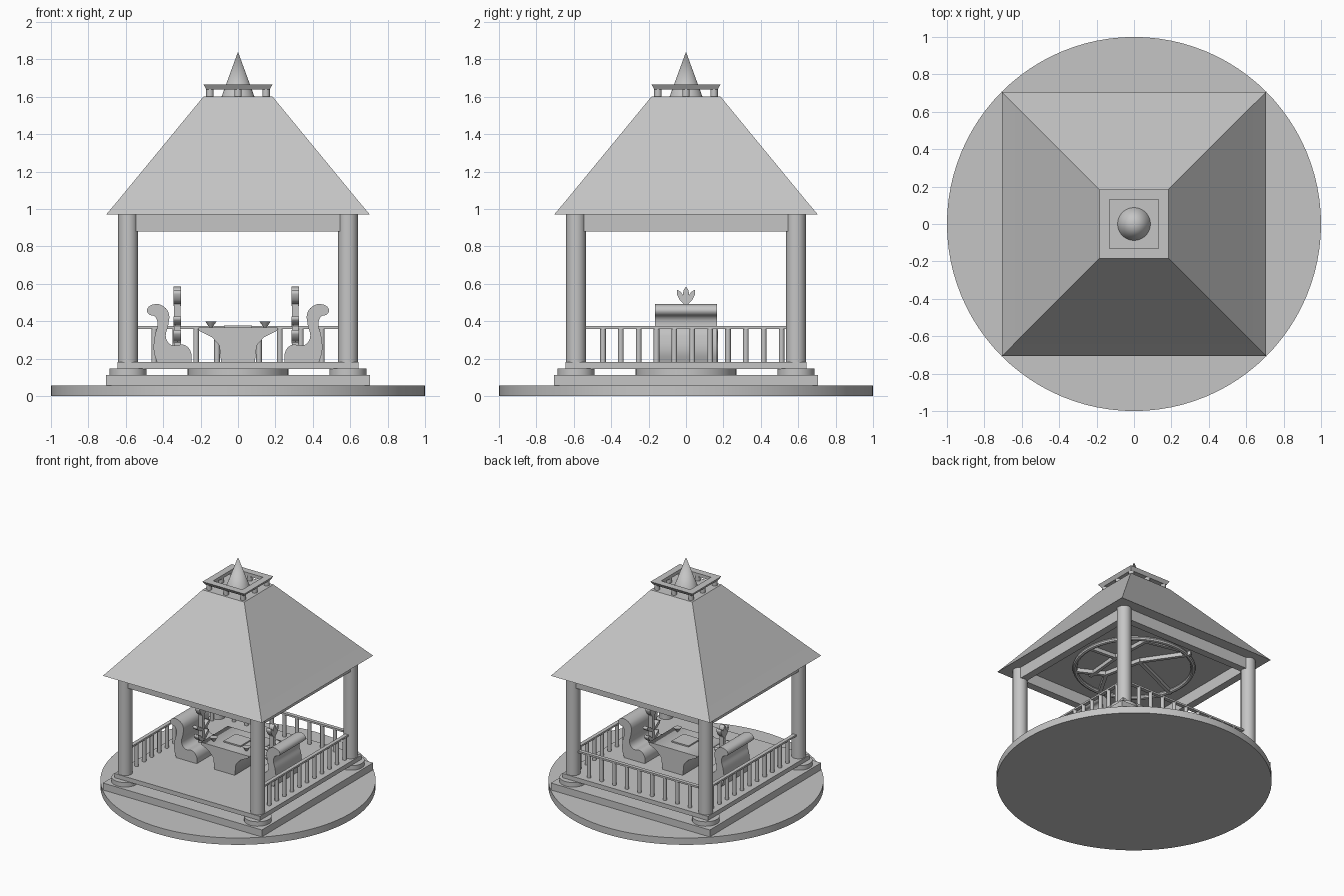
import bpy, bmesh
from math import pi, sin, cos, atan2, hypot
from mathutils import Vector, Matrix

if "Cube" in bpy.data.objects:
    bpy.data.objects.remove(bpy.data.objects["Cube"], do_unlink=True)

GREY = (0.56, 0.56, 0.56, 1)
stone = bpy.data.materials.new("stone_grey")
stone.use_nodes = True
stone.diffuse_color = GREY
stone.node_tree.nodes["Principled BSDF"].inputs["Base Color"].default_value = GREY


def finish(ob, name, smooth=False):
    ob.name = name
    ob.data.materials.clear()
    ob.data.materials.append(stone)
    if smooth:
        bpy.ops.object.select_all(action="DESELECT")
        ob.select_set(True)
        bpy.context.view_layer.objects.active = ob
        bpy.ops.object.shade_smooth_by_angle(angle=0.6)
    return ob


def box(name, centre, size, turn=0):
    bpy.ops.mesh.primitive_cube_add(size=1, location=centre, rotation=(0, 0, turn))
    ob = bpy.context.object
    ob.scale = size
    return finish(ob, name)


def round_part(name, x, y, z0, z1, r0, r1=None, sides=24):
    bpy.ops.mesh.primitive_cone_add(vertices=sides, radius1=r0, radius2=r0 if r1 is None else r1,
                                    depth=z1 - z0, location=(x, y, (z0 + z1) / 2))
    return finish(bpy.context.object, name, True)


def prism(name, points, half, centre=(0, 0, 0), turn=0, curved=False):
    """Upright closed outline extruded both ways from its plane."""
    cu = bpy.data.curves.new(name, "CURVE")
    cu.dimensions, cu.fill_mode = "2D", "BOTH"
    cu.extrude, cu.resolution_u = half, 6
    sp = cu.splines.new("BEZIER")
    sp.bezier_points.add(len(points) - 1)
    sp.use_cyclic_u = True
    for i, (p, b) in enumerate(zip(points, sp.bezier_points)):
        b.co = (p[0], p[1], 0)
        corner = not curved or i in (0, len(points) - 1)
        b.handle_left_type = b.handle_right_type = "VECTOR" if corner else "AUTO"
    ob = bpy.data.objects.new(name, cu)
    bpy.context.collection.objects.link(ob)
    ob.location, ob.rotation_euler = centre, (pi / 2, 0, turn)
    bpy.ops.object.select_all(action="DESELECT")
    ob.select_set(True)
    bpy.context.view_layer.objects.active = ob
    bpy.ops.object.convert(target="MESH")
    return finish(bpy.context.object, name, curved)


def square_loft(name, levels, closed=False):
    """Stack of square rings given as (half width, height)."""
    bm = bmesh.new()
    rings = [[bm.verts.new((sx * h, sy * h, z)) for sx, sy in ((-1, -1), (1, -1), (1, 1), (-1, 1))]
             for h, z in levels]
    pairs = list(zip(rings, rings[1:]))
    if closed:
        pairs.append((rings[-1], rings[0]))
    else:
        bm.faces.new(rings[0])
        bm.faces.new(rings[-1])
    for a, b in pairs:
        for i in range(4):
            j = (i + 1) % 4
            bm.faces.new((a[i], a[j], b[j], b[i]))
    bmesh.ops.recalc_face_normals(bm, faces=bm.faces)
    me = bpy.data.meshes.new(name)
    bm.to_mesh(me)
    bm.free()
    ob = bpy.data.objects.new(name, me)
    bpy.context.collection.objects.link(ob)
    return finish(ob, name)


# Ground disc, plinth and floor
round_part("ground_disc", 0, 0, 0, 0.055, 1, sides=96)
box("plinth", (0, 0, 0.083), (1.41, 1.41, 0.056))
round_part("floor_support", 0, 0, 0.11, 0.147, 0.27, sides=48)
box("floor", (0, 0, 0.163), (1.29, 1.29, 0.035))

# Columns with feet
P = 0.588
for sx in (-1, 1):
    for sy in (-1, 1):
        round_part("column_foot", sx * P, sy * P, 0.11, 0.147, 0.1)
        round_part("column", sx * P, sy * P, 0.147, 0.97, 0.053)

# Beams under the roof
for s in (-1, 1):
    box("beam_across", (0, s * P, 0.925), (1.1, 0.06, 0.09))
    box("beam_along", (s * P, 0, 0.925), (0.06, 1.1, 0.09))

# Railings on both sides and the back
for s in (-1, 1):
    box("side_rail", (s * P, 0, 0.366), (0.03, 1.09, 0.014))
    for i in range(11):
        round_part("side_baluster", s * P, -0.444 + i * 0.0955, 0.18, 0.36, 0.015, sides=12)
box("back_rail", (0, P, 0.366), (1.09, 0.03, 0.014))
for i in range(-4, 5):
    round_part("back_baluster", i * 0.112, P, 0.18, 0.36, 0.015, sides=12)

# Roof with its crown
square_loft("roof", [(0.705, 0.97), (0.64, 1.047), (0.185, 1.6)])
for i in (-1, 0, 1):
    for j in (-1, 0, 1):
        if i or j:
            round_part("crown_post", i * 0.15, j * 0.15, 1.6, 1.64, 0.02, sides=12)
square_loft("crown_frame", [(0.168, 1.638), (0.185, 1.665), (0.13, 1.665), (0.13, 1.638)], True)
round_part("spire", 0, 0, 1.6, 1.84, 0.088, 0, sides=32)

# Ceiling ring with branching bars
bpy.ops.mesh.primitive_torus_add(major_radius=0.43, minor_radius=0.017, major_segments=48,
                                 minor_segments=8, location=(0, 0, 0.953))
finish(bpy.context.object, "ceiling_ring", True)
hub_a, hub_b, hub_c, hub_d = (-0.12, 0.17), (-0.21, -0.07), (0.05, 0.1), (0.12, 0.39)
bars = [(hub_a, (-0.28, 0.31)), (hub_a, hub_d), (hub_a, (-0.32, -0.07)), (hub_b, (-0.42, 0)),
        (hub_b, hub_c), (hub_c, (0.42, 0.17)), (hub_c, (0.23, -0.37)), (hub_b, (-0.28, -0.33)),
        (hub_d, (0.34, 0.25))]
view = lambda p: Vector((p[1] - p[0], p[0] + p[1], 0)) / 2 ** 0.5
for a, b in bars:
    a, b = view(a), view(b)
    d, m = b - a, (a + b) / 2
    box("ceiling_bar", (m.x, m.y, 0.953), (d.length + 0.02, 0.026, 0.03), atan2(d.y, d.x))

# Table with a flared pedestal, a top plate and two cups
half_table = [(0.09, 0.18), (0.1, 0.27), (0.14, 0.315), (0.19, 0.34), (0.21, 0.35), (0.21, 0.366)]
prism("table", half_table + [(-x, z) for x, z in reversed(half_table)], 0.17)
box("table_plate", (0, 0, 0.37), (0.15, 0.15, 0.012))
for s in (-1, 1):
    round_part("cup", s * 0.145, -0.1, 0.364, 0.398, 0.006, 0.03, sides=16)

# Scroll-backed benches
bench = [(0.433, 0.18), (0.45, 0.24), (0.445, 0.32), (0.43, 0.39), (0.445, 0.425), (0.478, 0.438),
         (0.485, 0.465), (0.45, 0.49), (0.4, 0.48), (0.37, 0.44), (0.373, 0.38), (0.385, 0.31),
         (0.355, 0.272), (0.285, 0.272), (0.252, 0.235), (0.25, 0.18)]
for s in (-1, 1):
    prism("bench", [(s * x, z) for x, z in bench], 0.165, curved=True)


# Leafy ornaments standing on the seats
def leaf(x, y, z, angle, length, wide):
    shape = [(0, 0), (0.45, 1), (0.8, 0.9), (1, 0), (0.8, -0.9), (0.45, -1)]
    pts = []
    for a, w in shape:
        a, w = a * length, w * wide
        pts.append((a * sin(angle) + w * cos(angle), a * cos(angle) - w * sin(angle)))
    prism("ornament_leaf", pts, 0.02, (x, y, z), pi / 2)


for x in (-0.325, 0.306):
    box("ornament_stem", (x, 0, 0.38), (0.036, 0.025, 0.24))
    for z, angle, length in ((0.28, 0.75, 0.1), (0.37, 1.0, 0.1), (0.48, 0.5, 0.1)):
        for s in (-1, 1):
            leaf(x, 0, z, s * angle, length, 0.014)
    leaf(x, 0, 0.48, 0, 0.105, 0.016)
